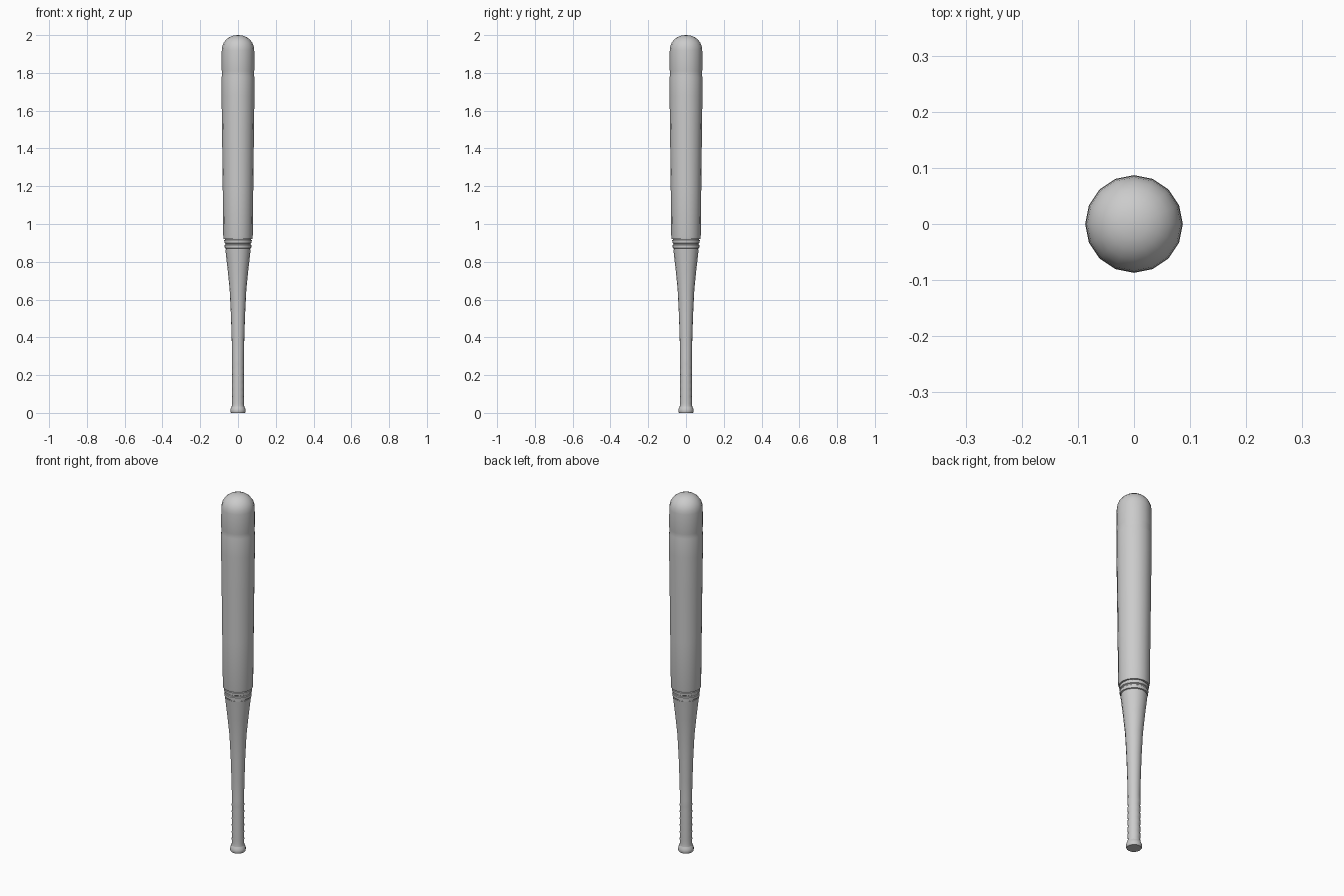
import bpy, bmesh, math

if "Cube" in bpy.data.objects:
    bpy.data.objects.remove(bpy.data.objects["Cube"])

SIDES = 16

wood = bpy.data.materials.new("plain grey")
wood.diffuse_color = (0.6, 0.6, 0.6, 1)
wood.use_nodes = True
wood.node_tree.nodes["Principled BSDF"].inputs["Base Color"].default_value = wood.diffuse_color


def lathe(name, profile):
    """Spin a (radius, height) profile round z; radius 0 closes an end."""
    bm = bmesh.new()
    rings = []
    for r, z in profile:
        if r == 0:
            rings.append([bm.verts.new((0, 0, z))] * SIDES)
        else:
            rings.append([bm.verts.new((r * math.cos(2 * math.pi * i / SIDES),
                                        r * math.sin(2 * math.pi * i / SIDES), z))
                          for i in range(SIDES)])
    for a, b in zip(rings, rings[1:]):
        for i in range(SIDES):
            j = (i + 1) % SIDES
            bm.faces.new(list(dict.fromkeys((a[i], a[j], b[j], b[i]))))
    bmesh.ops.recalc_face_normals(bm, faces=bm.faces)
    mesh = bpy.data.meshes.new(name)
    bm.to_mesh(mesh)
    bm.free()
    mesh.materials.append(wood)
    obj = bpy.data.objects.new(name, mesh)
    bpy.context.collection.objects.link(obj)
    bpy.ops.object.select_all(action='DESELECT')
    obj.select_set(True)
    bpy.context.view_layer.objects.active = obj
    bpy.ops.object.shade_smooth_by_angle(angle=math.radians(40))
    return obj


# End knob
lathe("knob", [(0, 0), (0.037, 0), (0.040, 0.006), (0.040, 0.018),
               (0.036, 0.028), (0.031, 0.04), (0, 0.04)])

# Handle: wavy grip, then a flaring taper
grip = [(0, 0.03), (0.034, 0.03)]
for i in range(6):
    z = 0.05 + i * 0.038
    grip += [(0.0305, z), (0.0325, z + 0.019)]
taper = [(0.031, 0.29), (0.0335, 0.40), (0.0375, 0.52), (0.044, 0.65),
         (0.055, 0.76), (0.067, 0.865), (0, 0.865)]
lathe("handle", grip + taper)

# Collar with a raised band between two grooves
lathe("collar", [(0, 0.86), (0.064, 0.86), (0.064, 0.87), (0.070, 0.872),
                 (0.071, 0.888), (0.067, 0.891), (0.067, 0.897), (0.072, 0.90),
                 (0.073, 0.914), (0.068, 0.917), (0.068, 0.925), (0, 0.925)])

# Barrel with a shallow groove near the end and a rounded tip
barrel = [(0, 0.92), (0.076, 0.92), (0.078, 0.93), (0.081, 1.2), (0.0845, 1.5),
          (0.087, 1.68), (0.087, 1.775), (0.0855, 1.785), (0.0855, 1.81),
          (0.087, 1.82), (0.086, 1.92)]
for i in range(1, 7):
    a = math.radians(15 * i)
    barrel.append((0 if i == 6 else 0.086 * math.cos(a) ** 0.9, 1.92 + 0.08 * math.sin(a)))
lathe("barrel", barrel)
